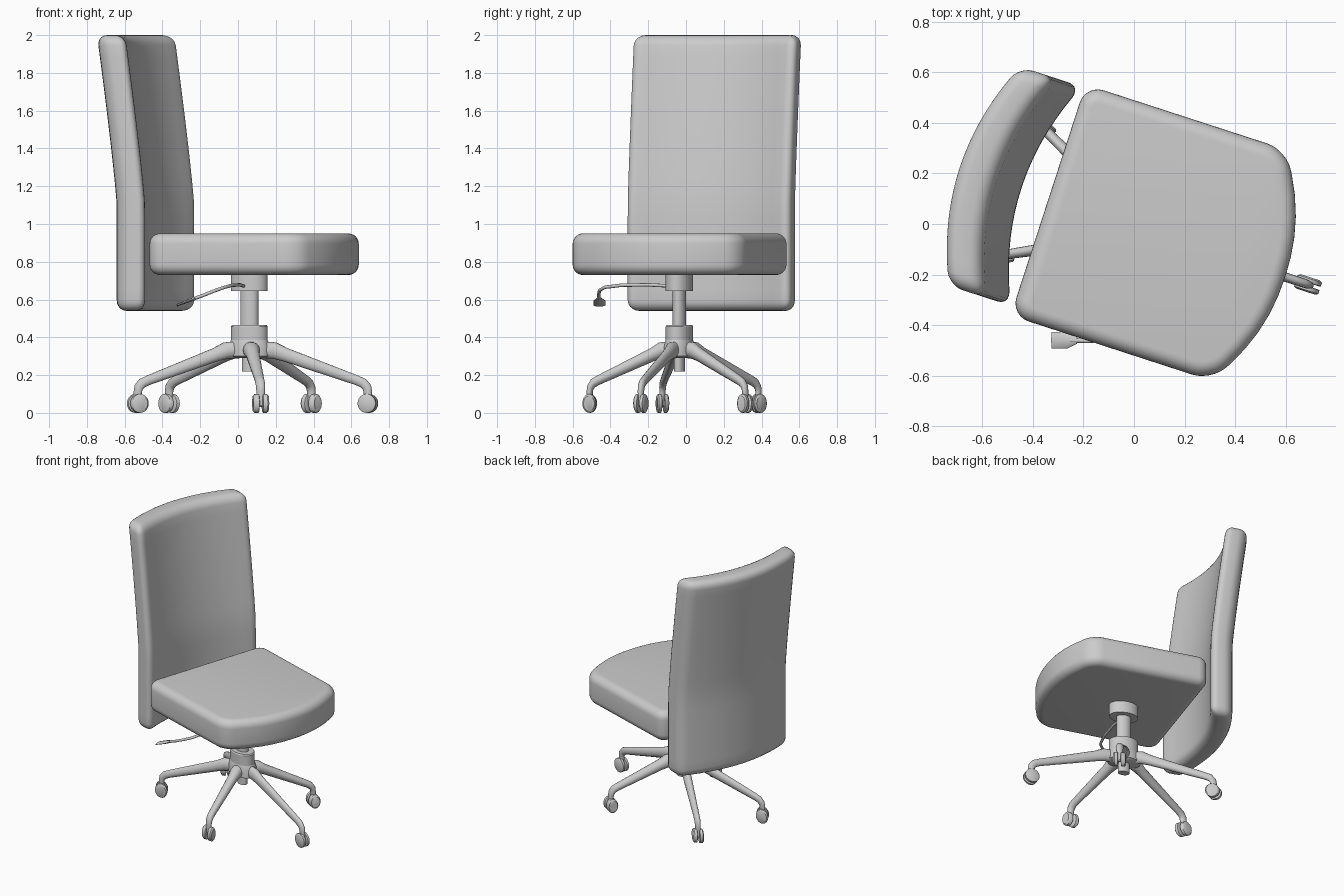
import bpy, bmesh, math
from mathutils import Matrix, Vector

if "Cube" in bpy.data.objects:
    bpy.data.objects.remove(bpy.data.objects["Cube"])

GREY = (0.6, 0.6, 0.6, 1)
mat = bpy.data.materials.new("plain grey")
mat.use_nodes = True
mat.diffuse_color = GREY
mat.node_tree.nodes["Principled BSDF"].inputs["Base Color"].default_value = GREY

# Chair frame: local +x is the sitting direction, origin on the column
CHAIR = Matrix.Translation((0.06, -0.035, 0)) @ Matrix.Rotation(math.radians(-18), 4, "Z")
BASE = CHAIR @ Matrix.Diagonal((1, 0.69, 1, 1))  # the base is narrower sideways


def finish(bm, name, matrix, angle=40):
    bmesh.ops.recalc_face_normals(bm, faces=bm.faces[:])
    bm.transform(matrix)
    mesh = bpy.data.meshes.new(name)
    bm.to_mesh(mesh)
    bm.free()
    mesh.materials.append(mat)
    obj = bpy.data.objects.new(name, mesh)
    bpy.context.collection.objects.link(obj)
    bpy.ops.object.select_all(action="DESELECT")
    obj.select_set(True)
    bpy.context.view_layer.objects.active = obj
    bpy.ops.object.shade_smooth_by_angle(angle=math.radians(angle))
    return obj


def bridge(bm, rings):
    """Skin a list of vertex rings and cap both ends."""
    n = len(rings[0])
    for a, b in zip(rings, rings[1:]):
        for i in range(n):
            j = (i + 1) % n
            bm.faces.new((a[i], a[j], b[j], b[i]))
    bm.faces.new(rings[0])
    bm.faces.new(rings[-1])


def tube(name, path, radii, matrix, sides=14, side=Vector((0, 1, 0)), flat=None):
    """Sweep a round (or flattened) section along a path."""
    bm = bmesh.new()
    pts = [Vector(p) for p in path]
    rings = []
    for k, p in enumerate(pts):
        t = (pts[min(k + 1, len(pts) - 1)] - pts[max(k - 1, 0)]).normalized()
        up = t.cross(side).normalized()
        across = up.cross(t)
        f = flat[k] if flat else 1
        ring = []
        for i in range(sides):
            a = math.tau * i / sides
            ring.append(bm.verts.new(p + radii[k] * (across * math.cos(a) + up * math.sin(a) * f)))
        rings.append(ring)
    bridge(bm, rings)
    return finish(bm, name, matrix)


def lathe(name, profile, matrix, sides=40):
    """Revolve (radius, height) pairs around z."""
    bm = bmesh.new()
    rings = [[bm.verts.new((r * math.cos(math.tau * i / sides), r * math.sin(math.tau * i / sides), z))
              for i in range(sides)] for r, z in profile]
    bridge(bm, rings)
    return finish(bm, name, matrix, 30)


# Seat: bowed front edge, rounded corners and rims
bm = bmesh.new()
outline = [(-0.42, -0.48), (-0.42, 0.48)]
for i in range(13):
    v = 0.48 - 0.96 * i / 12
    outline.append((0.565 - 0.155 * abs(v / 0.48) ** 2.2, v))
bottom = bm.faces.new([bm.verts.new((x, y, 0.73)) for x, y in outline])
ext = bmesh.ops.extrude_face_region(bm, geom=[bottom])
bmesh.ops.translate(bm, vec=(0, 0, 0.22), verts=[g for g in ext["geom"] if isinstance(g, bmesh.types.BMVert)])
bmesh.ops.recalc_face_normals(bm, faces=bm.faces[:])
corners = [e for e in bm.edges if abs(e.verts[0].co.z - e.verts[1].co.z) > 0.1
           and e.calc_face_angle() > 0.5]
bmesh.ops.bevel(bm, geom=corners, offset=0.075, segments=6, profile=0.5, affect="EDGES")
rims = [e for e in bm.edges if abs(e.verts[0].co.z - e.verts[1].co.z) < 0.01]
bmesh.ops.bevel(bm, geom=rims, offset=0.055, segments=6, profile=0.5, affect="EDGES")
finish(bm, "seat", CHAIR, 50)

# Backrest: rounded slab, sliced, then bowed sideways and leaned back
bm = bmesh.new()
bmesh.ops.create_cube(bm, size=1, matrix=Matrix.Translation((0, 0, 1.27)) @ Matrix.Diagonal((0.155, 0.91, 1.46, 1)))
bmesh.ops.bevel(bm, geom=bm.edges[:], offset=0.055, segments=5, profile=0.5, affect="EDGES")


def slice_bm(co, no):
    bmesh.ops.bisect_plane(bm, geom=bm.verts[:] + bm.edges[:] + bm.faces[:], plane_co=co, plane_no=no)


for i in range(1, 16):
    slice_bm((0, -0.4 + 0.05 * i, 0), (0, 1, 0))
for i in range(14):
    slice_bm((0, 0, 0.65 + 0.095 * i), (0, 0, 1))
for vert in bm.verts:
    c = vert.co
    lean = max(0, (c.z - 1.1) / 0.9) ** 1.15
    c.x += -0.612 - 0.11 * lean + 0.5 * c.y ** 2
    c.y += 0.012
finish(bm, "backrest", CHAIR, 50)

# Column
lathe("seat_mount", [(0.1, 0.645), (0.1, 0.74)], BASE)
lathe("gas_post", [(0.049, 0.45), (0.049, 0.66)], BASE)
lathe("column_sleeve", [(0.095, 0.375), (0.1, 0.38), (0.1, 0.458), (0.094, 0.465)], BASE)
lathe("base_hub", [(0.09, 0.29), (0.115, 0.3), (0.115, 0.35), (0.1, 0.385)], BASE)
lathe("lower_rod", [(0.04, 0.22), (0.04, 0.3)], BASE)

# Five legs, each with a twin-wheel caster
R = 0.66
for k in range(5):
    turn = BASE @ Matrix.Rotation(math.tau * k / 5, 4, "Z")
    tube(f"leg_{k + 1}",
         [(0.06, 0, 0.335), (0.14, 0, 0.33), (0.2, 0, 0.308), (0.6, 0, 0.172), (0.635, 0, 0.157),
          (0.655, 0, 0.135), (R, 0, 0.11), (R, 0, 0.04)],
         [0.045, 0.045, 0.037, 0.026, 0.026, 0.025, 0.023, 0.02], turn)
    for s, label in ((1, "left"), (-1, "right")):
        tube(f"caster_{k + 1}_{label}",
             [(R, s * y, 0.05) for y in (0.009, 0.012, 0.034, 0.043)],
             [0.044, 0.05, 0.05, 0.04], turn, 24, Vector((1, 0, 0)))
    tube(f"caster_axle_{k + 1}", [(R, -0.03, 0.05), (R, 0.03, 0.05)], [0.018] * 2, turn, 12, Vector((1, 0, 0)))

# Height lever with a flat paddle
ID = Matrix.Identity(4)
tube("lever_rod", [(0.03, -0.09, 0.672), (0.01, -0.2, 0.678), (-0.03, -0.34, 0.676), (-0.07, -0.43, 0.665),
                   (-0.12, -0.458, 0.648), (-0.18, -0.462, 0.624), (-0.25, -0.46, 0.598)],
     [0.009] * 7, ID, 10, Vector((0, 0, 1)))
tube("lever_paddle", [(-0.225, -0.461, 0.607), (-0.26, -0.459, 0.594), (-0.325, -0.459, 0.569)],
     [0.012, 0.032, 0.032], ID, 4 * 2, Vector((0, 1, 0)), [0.7, 0.25, 0.2])
